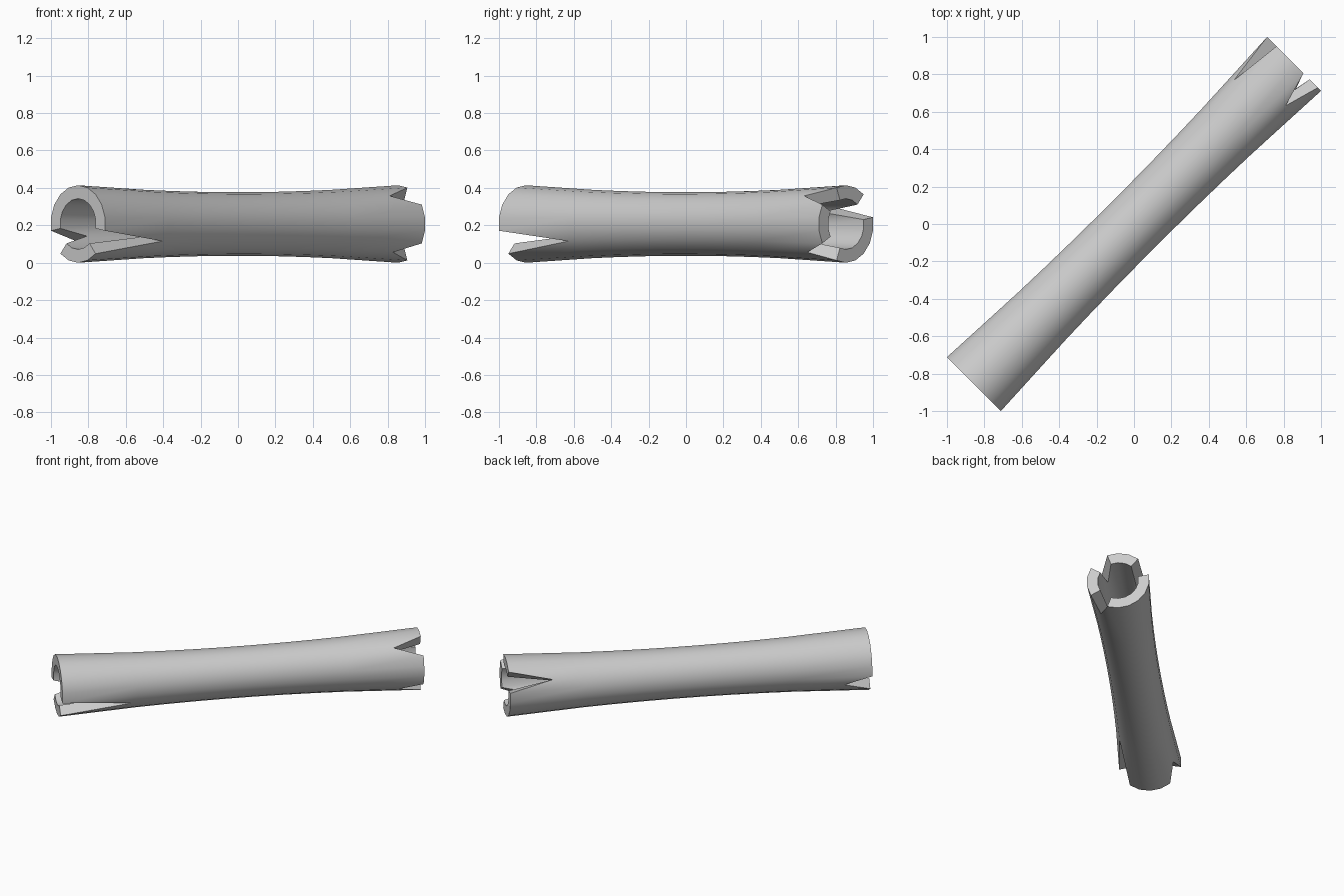
import bpy, bmesh
from math import sin, cos, radians
from mathutils import Vector

if "Cube" in bpy.data.objects:
    bpy.data.objects.remove(bpy.data.objects["Cube"])

SIDES, HALF, MID_Z = 18, 1.21, 0.207
AXIS = Vector((1, 1, 0)).normalized()
SIDE = Vector((1, -1, 0)).normalized()
UP = Vector((0, 0, 1))

# Splits in the rim: angle -> depth, for the near and the far end
near_splits = {330: 0.48, 210: 0.18}
far_splits = {50: 0.19, 310: 0.165, 150: 0.29}


def radius(u):
    return 0.17 + 0.037 * (u / HALF) ** 2


stations = [-HALF] + [-0.7 + 0.2 * i for i in range(8)] + [HALF]
bm = bmesh.new()


# Ring of vertices; split vertices at the ends are pulled back along the log
def ring(i, u, scale):
    splits = near_splits if i == 0 else far_splits if i == len(stations) - 1 else {}
    verts = []
    for k in range(SIDES):
        deg = 10 + 20 * k
        depth = splits.get(deg, 0)
        w = u + depth if u < 0 else u - depth
        a, r = radians(deg), radius(w) * scale
        verts.append(bm.verts.new(AXIS * w + SIDE * r * cos(a) + UP * (r * sin(a) + MID_Z)))
    return verts


def bridge(a, b):
    for k in range(SIDES):
        j = (k + 1) % SIDES
        bm.faces.new((a[k], a[j], b[j], b[k]))


# Outer bark, inner bore, closed into one loop by the two rims
outer = [ring(i, u, 1) for i, u in enumerate(stations)]
inner = [ring(i, u, 0.655) for i, u in enumerate(stations)]
loop = outer + inner[::-1]
for a, b in zip(loop, loop[1:] + loop[:1]):
    bridge(a, b)
bmesh.ops.recalc_face_normals(bm, faces=bm.faces)

mesh = bpy.data.meshes.new("hollow_log")
bm.to_mesh(mesh)
bm.free()
log = bpy.data.objects.new("hollow_log", mesh)
bpy.context.collection.objects.link(log)
bpy.context.view_layer.objects.active = log
log.select_set(True)
bpy.ops.object.shade_smooth_by_angle(angle=radians(35))
